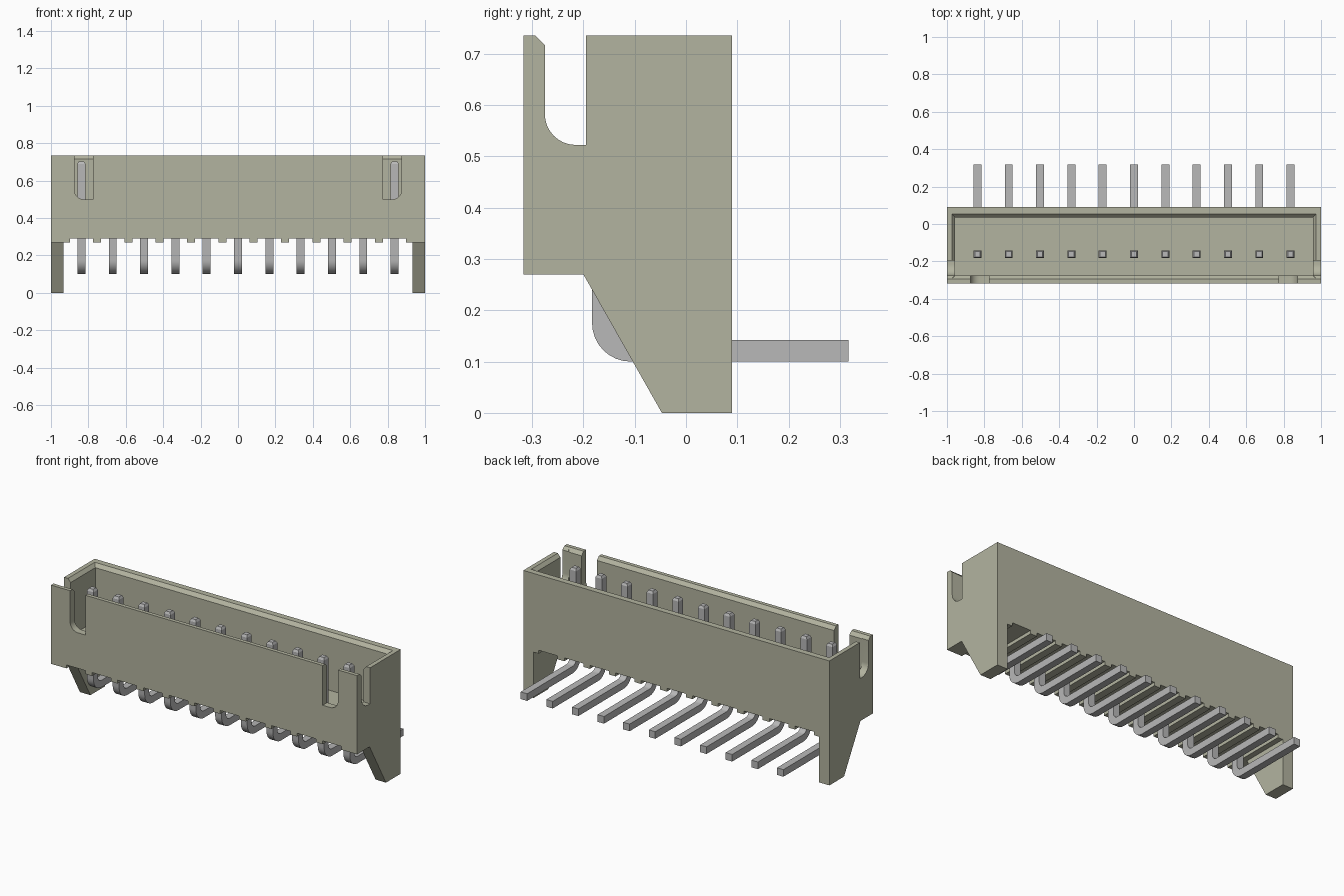
import bpy
import bmesh
import math
from mathutils import Vector

if "Cube" in bpy.data.objects:
    bpy.data.objects.remove(bpy.data.objects["Cube"], do_unlink=True)

PINS = 11
PITCH = 0.1675
TOP = 0.735


def material(name, rgb):
    mat = bpy.data.materials.new(name)
    mat.use_nodes = True
    mat.diffuse_color = (*rgb, 1)
    mat.node_tree.nodes["Principled BSDF"].inputs["Base Color"].default_value = (*rgb, 1)
    return mat


def arc(cx, cz, r, start, end, steps=8):
    angles = [math.radians(start + (end - start) * i / steps) for i in range(steps + 1)]
    return [(cx + r * math.cos(a), cz + r * math.sin(a)) for a in angles]


def prism(name, profile, low, high, axis="X"):
    """Extrude a profile of (y, z) along X, or of (x, z) along Y."""
    place = (lambda p: (low, *p)) if axis == "X" else (lambda p: (p[0], low, p[1]))
    shift = Vector((high - low, 0, 0) if axis == "X" else (0, high - low, 0))
    bm = bmesh.new()
    face = bm.faces.new([bm.verts.new(place(p)) for p in profile])
    result = bmesh.ops.extrude_face_region(bm, geom=[face])
    moved = [v for v in result["geom"] if isinstance(v, bmesh.types.BMVert)]
    bmesh.ops.translate(bm, verts=moved, vec=shift)
    bmesh.ops.recalc_face_normals(bm, faces=bm.faces)
    mesh = bpy.data.meshes.new(name)
    bm.to_mesh(mesh)
    bm.free()
    obj = bpy.data.objects.new(name, mesh)
    bpy.context.collection.objects.link(obj)
    return obj


def box(name, x, y, z):
    return prism(name, [(y[0], z[0]), (y[1], z[0]), (y[1], z[1]), (y[0], z[1])], *x)


def activate(obj):
    bpy.ops.object.select_all(action="DESELECT")
    obj.select_set(True)
    bpy.context.view_layer.objects.active = obj


def cut(target, cutter):
    cutter.hide_render = True
    mod = target.modifiers.new("cut", "BOOLEAN")
    mod.operation = "DIFFERENCE"
    mod.solver = "EXACT"
    mod.object = cutter
    activate(target)
    bpy.ops.object.modifier_apply(modifier=mod.name)
    bpy.data.objects.remove(cutter, do_unlink=True)


housing_color = material("beige_plastic", (0.45, 0.455, 0.35))
pin_color = material("grey_metal", (0.48, 0.48, 0.48))

# Housing: side outline including the legs
housing = prism("housing", [(-0.317, 0.27), (-0.2, 0.27), (-0.047, 0), (0.09, 0),
                            (0.09, TOP), (-0.317, TOP)], -1, 1)

# Open the space between the legs
cut(housing, box("leg_gap", (-0.932, 0.932), (-0.5, 0.5), (-0.1, 0.27)))

# Cavity, then the chamfer around its rim
cut(housing, box("cavity", (-0.957, 0.957), (-0.275, 0.035), (0.4, 0.8)))
rim = box("rim_chamfer", (-0.957, 0.957), (-0.275, 0.035), (0.715, 0.736))
for v in rim.data.vertices:
    if v.co.z > 0.73:
        v.co.x += math.copysign(0.018, v.co.x)
        v.co.y += 0.02 if v.co.y > 0 else -0.02
cut(housing, rim)

# Side slots, together with the chamfer along the front wall
cut(housing, prism("side_slots", [(-0.313, 0.755), (-0.275, 0.717)]
                   + arc(-0.215, 0.582, 0.06, 180, 270)
                   + [(-0.195, 0.522), (-0.195, 0.755)], -1.1, 1.1))

# Front slots, rounded at the outer lower corner
for side in (-1, 1):
    outline = [(0.775, 0.8), (0.775, 0.5)] + arc(0.825, 0.55, 0.05, -90, 0) + [(0.875, 0.8)]
    cut(housing, prism("front_slot", [(side * x, z) for x, z in outline], -0.4, -0.2, "Y"))

# Shallow channels under the floor, leaving ribs between the pins
positions = [(i - (PINS - 1) / 2) * PITCH for i in range(PINS)]
for x in positions:
    cut(housing, box("channel", (x - 0.062, x + 0.062), (-0.5, 0.5), (0.2, 0.29)))

housing.data.materials.clear()
housing.data.materials.append(housing_color)
activate(housing)
bpy.ops.object.shade_smooth_by_angle(angle=math.radians(25))

# Bent pin with a tapered tip
pin_outline = ([(-0.183, 0.69)] + arc(-0.108, 0.175, 0.075, 180, 270)
               + [(0.317, 0.1), (0.317, 0.142)]
               + arc(-0.108, 0.175, 0.033, 270, 180) + [(-0.141, 0.69)])
pin = prism("pin_1", pin_outline, -0.021, 0.021)
bm = bmesh.new()
bm.from_mesh(pin.data)
tip = max(bm.faces, key=lambda f: f.calc_center_median().z)
bmesh.ops.inset_individual(bm, faces=[tip], thickness=0.01, depth=0.013)
bm.to_mesh(pin.data)
bm.free()
pin.data.materials.append(pin_color)
activate(pin)
bpy.ops.object.shade_smooth_by_angle(angle=math.radians(25))

# Row of pins sharing one mesh
pin.location.x = positions[0]
for i, x in enumerate(positions[1:], 2):
    copy = pin.copy()
    copy.name = f"pin_{i}"
    copy.location.x = x
    bpy.context.collection.objects.link(copy)
